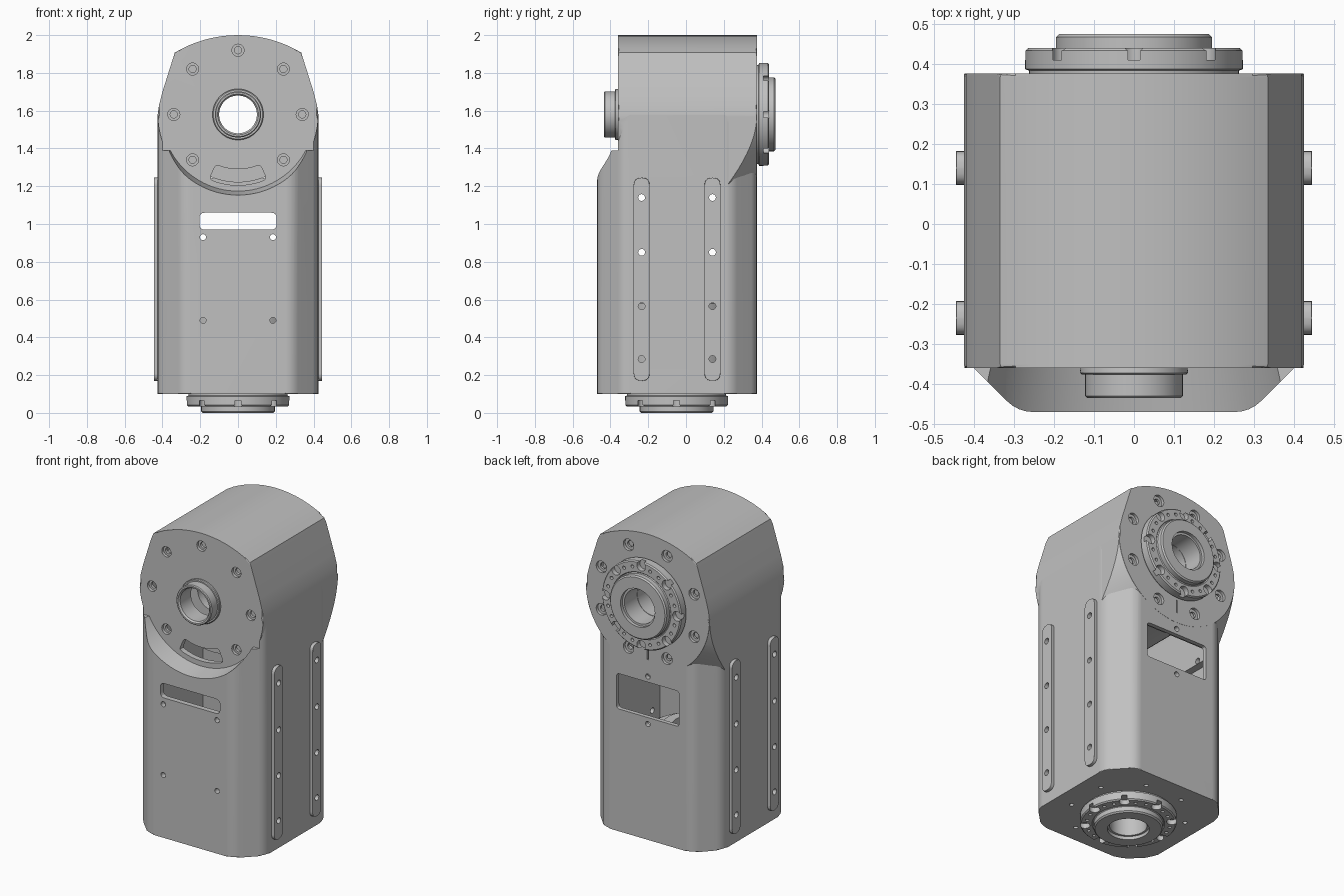
import bpy, bmesh, math
from math import sin, cos, pi, radians
from mathutils import Matrix, Vector

if "Cube" in bpy.data.objects:
    bpy.data.objects.remove(bpy.data.objects["Cube"])

grey = bpy.data.materials.new("machined_grey")
grey.use_nodes = True
COLOUR = (0.53, 0.53, 0.53, 1)
grey.diffuse_color = COLOUR
grey.node_tree.nodes["Principled BSDF"].inputs["Base Color"].default_value = COLOUR

HEAD = 1.58            # height of the upper axis
BASE_Y = -0.05         # y of the lower axis
FACE = {"back": Matrix.Rotation(-pi / 2, 4, 'X'),
        "front": Matrix.Rotation(pi / 2, 4, 'X'),
        "below": Matrix.Rotation(pi, 4, 'X'),
        "side": Matrix.Rotation(pi / 2, 4, 'Y')}


def finish(name, bm):
    bmesh.ops.recalc_face_normals(bm, faces=bm.faces)
    mesh = bpy.data.meshes.new(name)
    bm.to_mesh(mesh)
    bm.free()
    mesh.materials.append(grey)
    ob = bpy.data.objects.new(name, mesh)
    bpy.context.collection.objects.link(ob)
    return ob


def prism(name, pts, axis, a, b, bevel=0):
    """Extrude a 2D outline along an axis from a to b."""
    place = {'x': lambda u, v, w: (w, u, v),
             'y': lambda u, v, w: (u, w, v),
             'z': lambda u, v, w: (u, v, w)}[axis]
    bm = bmesh.new()
    rings = [[bm.verts.new(place(u, v, w)) for u, v in pts] for w in (a, b)]
    caps = [bm.faces.new(r) for r in rings]
    n = len(pts)
    for i in range(n):
        j = (i + 1) % n
        bm.faces.new((rings[0][i], rings[0][j], rings[1][j], rings[1][i]))
    if bevel:
        edges = [e for f in caps for e in f.edges]
        bmesh.ops.bevel(bm, geom=edges, offset=bevel, segments=2, profile=0.5, affect='EDGES')
    return finish(name, bm)


def lathe(name, profile, matrix, steps=72):
    """Spin a closed (radius, height) profile about local z."""
    bm = bmesh.new()
    rings = [[bm.verts.new((r * cos(2 * pi * s / steps), r * sin(2 * pi * s / steps), h))
              for r, h in profile] for s in range(steps)]
    n = len(profile)
    for s in range(steps):
        p, q = rings[s], rings[(s + 1) % steps]
        for i in range(n):
            j = (i + 1) % n
            bm.faces.new((p[i], p[j], q[j], q[i]))
    bm.transform(matrix)
    return finish(name, bm)


def pegs(places, r, depth, rot, r2=None, segs=20):
    """Cylinders centred on each place, used for drilling."""
    bm = bmesh.new()
    for p in places:
        bmesh.ops.create_cone(bm, cap_ends=True, segments=segs, radius1=r,
                              radius2=r if r2 is None else r2, depth=depth,
                              matrix=Matrix.Translation(p) @ rot)
    return finish("cutter", bm)


def boolean(ob, tool, op='DIFFERENCE'):
    mod = ob.modifiers.new("bool", 'BOOLEAN')
    mod.operation, mod.solver, mod.object = op, 'EXACT', tool
    bpy.context.view_layer.objects.active = ob
    bpy.ops.object.modifier_apply(modifier=mod.name)
    bpy.data.objects.remove(tool)


def rounded(pts, r, n=4):
    """Round the corners of a polygon."""
    out = []
    for i, p in enumerate(pts):
        p = Vector(p)
        a, b = Vector(pts[i - 1]) - p, Vector(pts[(i + 1) % len(pts)]) - p
        a = p + a.normalized() * min(r, a.length * 0.48)
        b = p + b.normalized() * min(r, b.length * 0.48)
        for k in range(n + 1):
            t = k / n
            out.append(tuple(a * (1 - t) ** 2 + p * 2 * t * (1 - t) + b * t * t))
    return out


def rect(u0, u1, v0, v1):
    return [(u0, v0), (u1, v0), (u1, v1), (u0, v1)]


def ring(r, count, y=None, z=None, offset=0.0):
    """Points on a circle in the XZ plane (y given) or XY plane (z given)."""
    pts = []
    for k in range(count):
        a = 2 * pi * k / count + offset
        u, v = r * sin(a), r * cos(a)
        pts.append((u, y, HEAD + v) if z is None else (u, BASE_Y + v, z))
    return pts


# Outlines: eight-sided column, and head with domed top and round underside
column = [(0.29, -0.47), (0.425, -0.335), (0.425, 0.24), (0.3, 0.375)]
column += [(-x, y) for x, y in reversed(column)]
half = [(0.65 * sin(a), 1.35 + 0.65 * cos(a)) for a in [radians(31 * k / 8) for k in range(9)]]
half += [(0.345, 1.875), (0.4, 1.70), (0.418, 1.63)]
half += [(0.425 * cos(a), HEAD - 0.425 * sin(a)) for a in [radians(90 * k / 20) for k in range(21)]]
head = half + [(-x, z) for x, z in reversed(half[1:-1])]

# Housing: column, head and the flare below the rear face
body = prism("housing", rounded(column, 0.04), 'z', 0.1, HEAD, 0.008)
shoulder = pegs([(0, -0.42, HEAD)], 0.405, 0.13, FACE["front"], 0.43, 96)
boolean(body, shoulder)
boolean(body, prism("cutter", rect(-1, 1, 1.39, 1.8), 'y', -0.6, -0.36))
flare = pegs([(0, 0.3, HEAD)], 0.56, 0.149, FACE["back"], 0.425, 96)
boolean(flare, prism("cutter", rect(-0.4245, 0.4245, 0.9, HEAD), 'y', 0, 1), 'INTERSECT')
boolean(body, flare, 'UNION')
boolean(body, prism("head", head, 'y', -0.36, 0.376, 0.01), 'UNION')

# Hollow inside
boolean(body, prism("cutter", [(x * 0.93, y * 0.93) for x, y in column], 'z', 0.14, 1.12))
boolean(body, prism("cutter", rect(-0.35, 0.35, 1.0, 1.5), 'y', -0.32, 0.29))
boolean(body, prism("cutter", [(x * 0.93, HEAD + (z - HEAD) * 0.93) for x, z in head], 'y', -0.325, 0.345))

# Openings: front slot, rear window, curved slot, index mark, axis bores
boolean(body, prism("cutter", rounded(rect(-0.205, 0.205, 0.97, 1.06), 0.03), 'y', -0.6, -0.3))
boolean(body, prism("cutter", rounded(rect(-0.215, 0.215, 0.86, 1.08), 0.02), 'y', 0.3, 0.5))
sweep = [radians(-24 + 6 * k) for k in range(9)]
curved = [(0.375 * sin(a), HEAD - 0.375 * cos(a)) for a in sweep]
curved += [(0.29 * sin(a), HEAD - 0.29 * cos(a)) for a in reversed(sweep)]
boolean(body, prism("cutter", rounded(curved, 0.02, 2), 'y', -0.5, -0.3))
boolean(body, prism("cutter", rect(-0.004, 0.004, 1.22, 1.30), 'y', 0.365, 0.5))
boolean(body, pegs([(0, 0, HEAD)], 0.115, 2, FACE["front"], segs=48))
boolean(body, pegs([(0, BASE_Y, 0.1)], 0.2, 0.2, FACE["below"], segs=48))

# Screw holes on the front and rear faces of the head
front_ring = [p for p in ring(0.34, 8, y=-0.36) if p[2] > 1.3]
rear_ring = ring(0.345, 8, y=0.376, offset=pi / 8)
for places, r in ((front_ring, 0.032), (rear_ring, 0.036)):
    boolean(body, pegs(places, r, 0.036, FACE["front"]))
    boolean(body, pegs(places, 0.019, 0.15, FACE["front"]))

# Small holes in the column front, around the window and in the underside
boolean(body, pegs([(x, -0.45, z) for x in (-0.185, 0.185) for z in (0.49, 0.93)], 0.016, 0.2, FACE["front"]))
boolean(body, pegs([(0, 0.36, z) for z in (0.82, 1.115)], 0.016, 0.15, FACE["front"]))
boolean(body, pegs(ring(0.335, 8, z=0.1, offset=pi / 8), 0.013, 0.12, FACE["below"]))

# Mounting rails on both sides, drilled through with the housing
rail_y, rail_z = (-0.235, 0.14), (0.285, 0.565, 0.85, 1.14)
side_holes = [(0, y, z) for y in rail_y for z in rail_z]
boolean(body, pegs(side_holes, 0.018, 2, FACE["side"]))
for side, s in (("left", 1), ("right", -1)):
    for where, y in zip(("front", "rear"), rail_y):
        outline = rounded(rect(y - 0.042, y + 0.042, 0.17, 1.245), 0.04, 6)
        a, b = sorted((s * 0.42, s * 0.445))
        rail = prism(f"{side}_{where}_rail", outline, 'x', a, b, 0.003)
        boolean(rail, pegs(side_holes, 0.018, 2, FACE["side"]))

# Output flanges with open counterbores and pin holes
flange_profile = [(0.105, -0.06), (0.26, -0.06), (0.262, 0.008), (0.272, 0.012), (0.272, 0.058),
                  (0.265, 0.065), (0.205, 0.065), (0.2, 0.06), (0.195, 0.065), (0.195, 0.092),
                  (0.187, 0.1), (0.118, 0.1), (0.118, 0.08), (0.105, 0.08)]
for name, matrix in (("rear_output_flange", Matrix.Translation((0, 0.375, HEAD)) @ FACE["back"]),
                     ("base_output_flange", Matrix.Translation((0, BASE_Y, 0.1)) @ FACE["below"])):
    flange = lathe(name, flange_profile, Matrix())
    flat = Matrix()
    spots = [(r * cos(a), r * sin(a), 0.065) for r, a in [(0.246, pi * k / 4) for k in range(8)]]
    boolean(flange, pegs(spots, 0.03, 0.06, flat))
    spots = [(0.236 * cos(a), 0.236 * sin(a), 0.065)
             for a in [pi * k / 4 + s * 0.26 for k in range(8) for s in (-1, 1)]]
    boolean(flange, pegs(spots, 0.01, 0.06, flat, segs=12))
    flange.data.transform(matrix)

# Front bearing collar
lathe("front_collar", [(0.1, -0.04), (0.13, -0.04), (0.135, 0.012), (0.13, 0.016), (0.122, 0.016),
                       (0.122, 0.07), (0.117, 0.075), (0.108, 0.075), (0.1, 0.065)],
      Matrix.Translation((0, -0.36, HEAD)) @ FACE["front"])

# Drive units inside the housing
lathe("upper_drive", [(0.103, -0.31), (0.36, -0.31), (0.36, 0.27), (0.103, 0.27)],
      Matrix.Translation((0, 0.02, HEAD)) @ FACE["front"])
lathe("lower_drive", [(0.105, 0.13), (0.31, 0.13), (0.31, 0.58), (0.24, 0.58), (0.24, 0.62),
                      (0.16, 0.62), (0.16, 0.66), (0.105, 0.66)],
      Matrix.Translation((0, BASE_Y, 0)))

# Smooth shading with crisp edges
bpy.ops.object.select_all(action='DESELECT')
for ob in bpy.context.scene.objects:
    if ob.type == 'MESH':
        ob.select_set(True)
        bpy.context.view_layer.objects.active = ob
bpy.ops.object.shade_smooth_by_angle(angle=radians(28))
for ob in bpy.context.selected_objects:
    ob.modifiers.new("even_normals", 'WEIGHTED_NORMAL').keep_sharp = True
